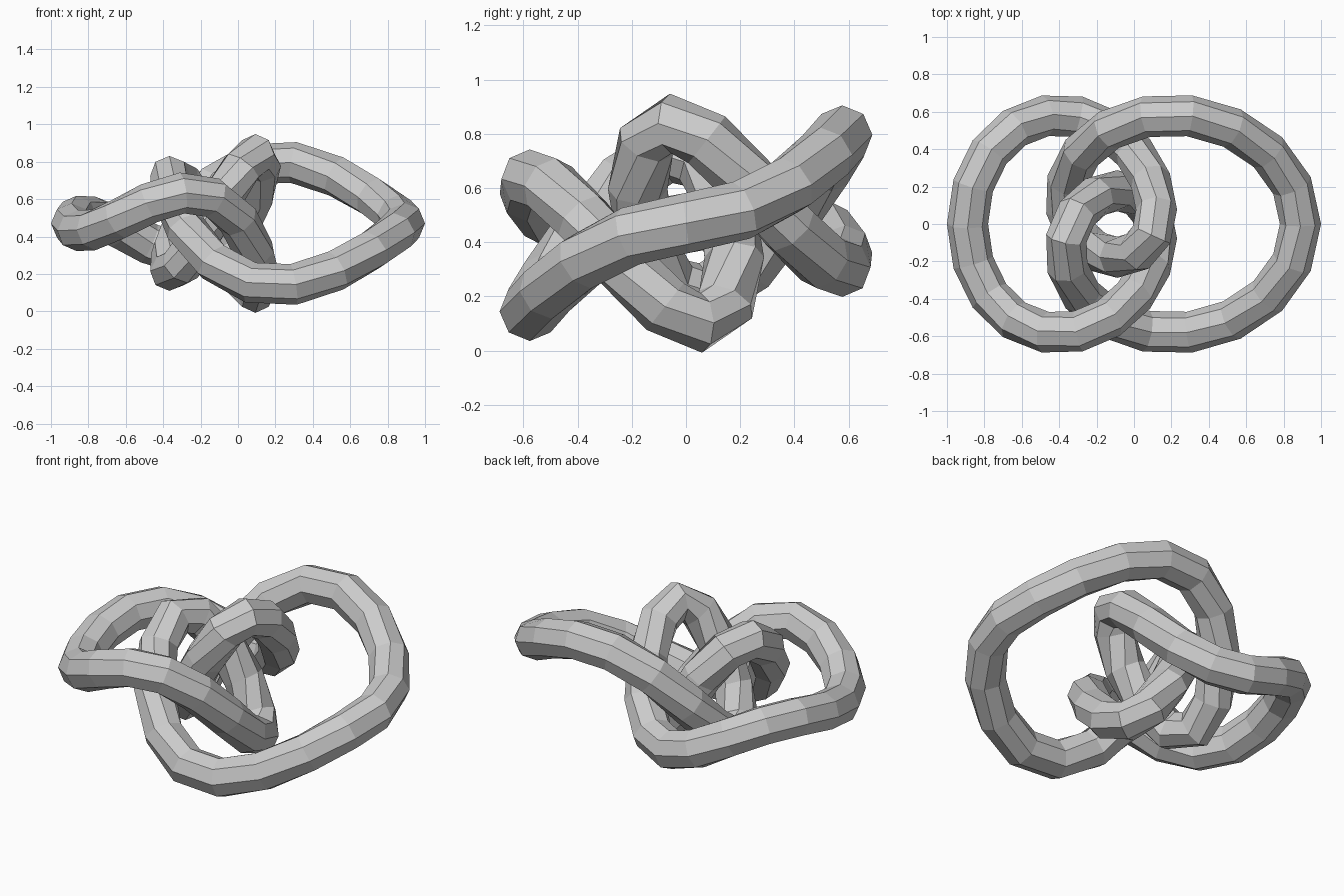
import bpy, bmesh
from math import sin, cos, pi
from mathutils import Vector, Matrix

if "Cube" in bpy.data.objects:
    bpy.data.objects.remove(bpy.data.objects["Cube"])

RINGS, SIDES, RADIUS, SCALE = 48, 8, 0.11, 0.0445


def path(u):
    """Figure-eight knot centre line."""
    x = 10 * (cos(u) + cos(3 * u)) + cos(2 * u) + cos(4 * u) - 2
    y = 6 * sin(u) + 10 * sin(3 * u)
    z = 4 * sin(3 * u) * sin(2.5 * u) + 4 * sin(4 * u) - 2 * sin(6 * u)
    return Vector((x, y, z)) * SCALE + Vector((0, 0, 0.47))


bm = bmesh.new()
rings = []
up = Vector((0, 0, 1))
for i in range(RINGS):
    u = 2 * pi * i / RINGS
    p = path(u)
    a, b = path((u - 0.01) % (2 * pi)), path((u + 0.01) % (2 * pi))
    t = (b - a).normalized()
    side = t.cross(up).normalized()
    top = side.cross(t)
    rings.append([bm.verts.new(p + RADIUS * (side * cos(2 * pi * k / SIDES) + top * sin(2 * pi * k / SIDES)))
                  for k in range(SIDES)])

# skin neighbouring rings, closing the loop
for i in range(RINGS):
    r, s = rings[i], rings[(i + 1) % RINGS]
    for k in range(SIDES):
        n = (k + 1) % SIDES
        bm.faces.new((r[k], r[n], s[n], s[k]))
bmesh.ops.recalc_face_normals(bm, faces=bm.faces)

mesh = bpy.data.meshes.new("knot_tube")
bm.to_mesh(mesh)
bm.free()
bpy.context.collection.objects.link(bpy.data.objects.new("knot_tube", mesh))
print([(round(min(v.co[i] for v in mesh.vertices), 3), round(max(v.co[i] for v in mesh.vertices), 3)) for i in range(3)])
